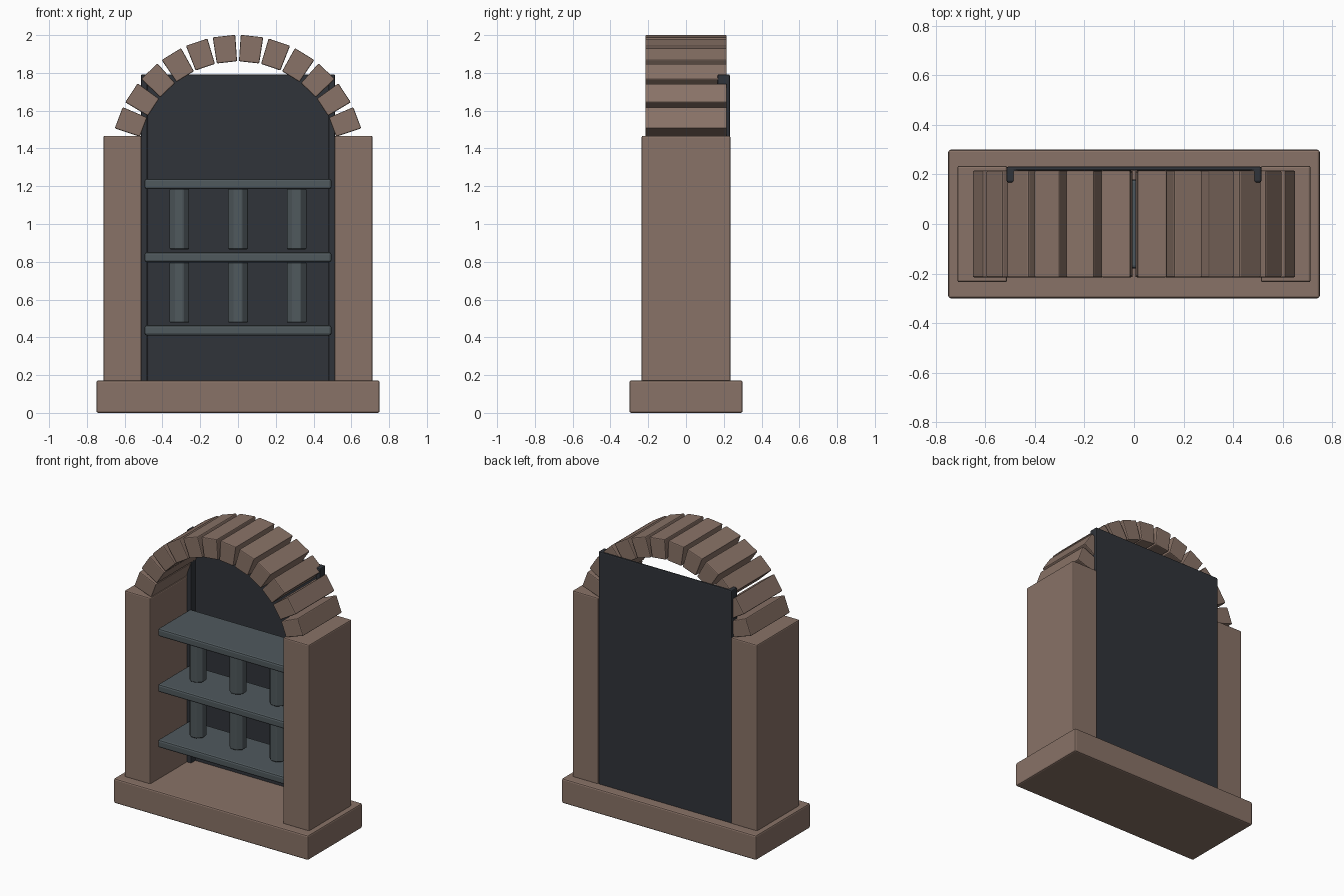
import bpy, bmesh, math
from mathutils import Matrix

if "Cube" in bpy.data.objects:
    bpy.data.objects.remove(bpy.data.objects["Cube"])


def material(name, rgb):
    m = bpy.data.materials.new(name)
    m.diffuse_color = (*rgb, 1)
    m.use_nodes = True
    m.node_tree.nodes["Principled BSDF"].inputs["Base Color"].default_value = m.diffuse_color
    return m


STONE = material("stone", (0.25, 0.17, 0.135))
PANEL = material("dark_panel", (0.03, 0.034, 0.042))
SHELF = material("slate", (0.08, 0.10, 0.11))


def prism(name, outline, depth, matrix, mat, bevel=0.008, segments=2):
    """Extrude a 2D outline symmetrically along local z, place it and bevel it."""
    bm = bmesh.new()
    face = bm.faces.new([bm.verts.new((x, y, -depth / 2)) for x, y in outline])
    ext = bmesh.ops.extrude_face_region(bm, geom=[face])["geom"]
    bmesh.ops.translate(bm, vec=(0, 0, depth),
                        verts=[v for v in ext if isinstance(v, bmesh.types.BMVert)])
    bm.transform(matrix)
    bmesh.ops.recalc_face_normals(bm, faces=bm.faces)
    mesh = bpy.data.meshes.new(name)
    bm.to_mesh(mesh)
    bm.free()
    mesh.materials.append(mat)
    ob = bpy.data.objects.new(name, mesh)
    bpy.context.collection.objects.link(ob)
    if bevel:
        b = ob.modifiers.new("bevel", 'BEVEL')
        b.width, b.segments = bevel, segments
    return ob


def box(name, x0, x1, y0, y1, z0, z1, mat, bevel=0.008):
    outline = [(x0, y0), (x1, y0), (x1, y1), (x0, y1)]
    return prism(name, outline, z1 - z0, Matrix.Translation((0, 0, (z0 + z1) / 2)), mat, bevel)


# base slab and side pillars
box("base", -0.75, 0.75, -0.3, 0.3, 0, 0.172, STONE, 0.01)
box("left_pillar", -0.713, -0.512, -0.235, 0.235, 0.165, 1.467, STONE)
box("right_pillar", 0.512, 0.713, -0.235, 0.235, 0.165, 1.467, STONE)

# arch of twelve slightly tapered blocks
ARCH_Z, R, STEP = 1.324, 0.605, math.radians(12.6)
wedge = [(-0.054, -0.07), (0.054, -0.07), (0.06, 0.07), (-0.06, 0.07)]
lay_flat = Matrix.Rotation(math.pi / 2, 4, 'X')
for i in range(12):
    turn = Matrix.Rotation((i - 5.5) * STEP, 4, 'Y')
    place = Matrix.Translation((0, 0, ARCH_Z)) @ turn @ Matrix.Translation((0, 0, R)) @ lay_flat
    prism(f"arch_block_{i + 1}", wedge, 0.43, place, STONE, 0.006)

# back panel with flanges folded forward at both sides
half = [(0.514, 0.232), (0.514, 0.168), (0.48, 0.168), (0.48, 0.216)]
outline = half + [(-x, y) for x, y in reversed(half)]
prism("back_panel", outline, 1.63, Matrix.Translation((0, 0, 0.977)), PANEL, 0.007)

# three shelves
for i, z in enumerate((0.41, 0.797, 1.185)):
    box(f"shelf_{i + 1}", -0.495, 0.495, -0.18, 0.18, z, z + 0.054, SHELF, 0.012)

# octagonal posts between the shelves
octagon = [(0.056 * math.cos(math.radians(22.5 + 45 * k)),
            0.056 * math.sin(math.radians(22.5 + 45 * k))) for k in range(8)]
for row, z in enumerate((0.638, 1.026)):
    for col, x in enumerate((-0.31, 0, 0.31)):
        prism(f"post_{row + 1}_{col + 1}", octagon, 0.32, Matrix.Translation((x, 0, z)), SHELF, 0.004, 1)
